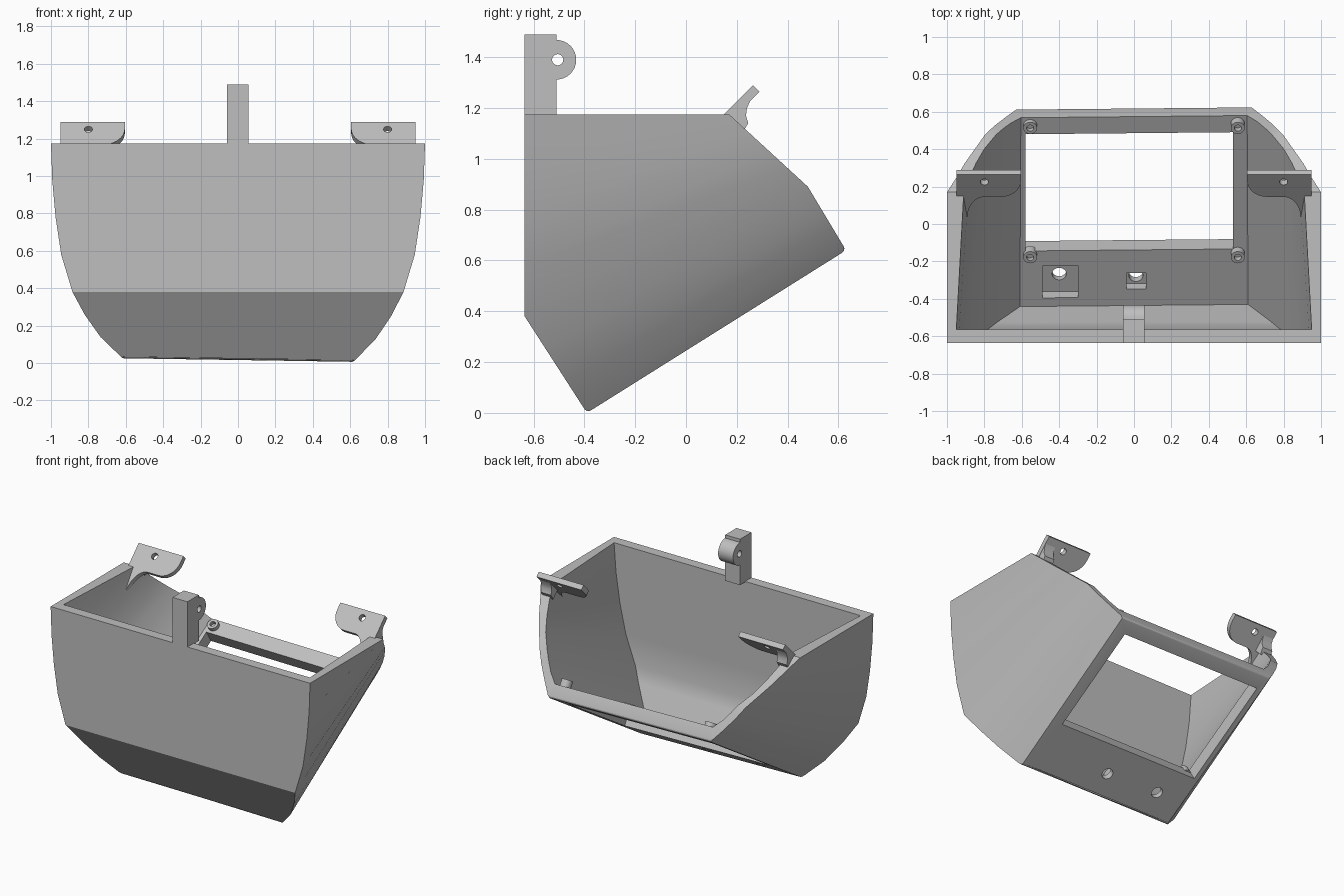
import bpy, bmesh, math
from mathutils import Matrix, Vector

cube = bpy.data.objects.get("Cube")
if cube:
    bpy.data.objects.remove(cube, do_unlink=True)

GREY = (0.52, 0.52, 0.52, 1)
grey = bpy.data.materials.new("plain grey plastic")
grey.use_nodes = True
grey.diffuse_color = GREY
grey.node_tree.nodes["Principled BSDF"].inputs["Base Color"].default_value = GREY


def frame(a, b, origin=(0, 0, 0)):
    """Matrix whose first two axes are a and b."""
    a, b = Vector(a).normalized(), Vector(b).normalized()
    m = Matrix((a, b, a.cross(b))).transposed().to_4x4()
    m.translation = Vector(origin)
    return m


PLATE = frame((1, 0, 0), (0, 0.848, 0.53), (0, -0.39, 0))   # sloped floor plate
SIDE = frame((0, 1, 0), (0, 0, 1))                          # profile seen from the side
TAB = frame((1, 0, 0), (0, 1, 1), (0, 0.145, 1.17))         # leaning rear tabs
UP = PLATE.to_3x3() @ Vector((0, 0, 1))


def finish(name, bm):
    bmesh.ops.recalc_face_normals(bm, faces=bm.faces)
    mesh = bpy.data.meshes.new(name)
    bm.to_mesh(mesh)
    bm.free()
    mesh.materials.append(grey)
    ob = bpy.data.objects.new(name, mesh)
    bpy.context.collection.objects.link(ob)
    return ob


def prism(name, pts, matrix, lo, hi, flip=1):
    bm = bmesh.new()
    rings = [[bm.verts.new(matrix @ Vector((a, b, c))) for a, b in pts] for c in (lo, hi)]
    for ring in rings:
        bm.faces.new(ring)
    for i in range(len(pts)):
        j = (i + 1) % len(pts)
        bm.faces.new((rings[0][i], rings[0][j], rings[1][j], rings[1][i]))
    for v in bm.verts:
        v.co.x *= flip
    return finish(name, bm)


def arc(cx, cy, rx, ry, start, end, n=10):
    angles = [math.radians(start + (end - start) * i / n) for i in range(n + 1)]
    return [(cx + rx * math.cos(t), cy + ry * math.sin(t)) for t in angles]


def circle(cx, cy, r):
    return arc(cx, cy, r, r, 0, 360, 24)[:-1]


def rect(x0, x1, y0, y1):
    return [(x0, y0), (x1, y0), (x1, y1), (x0, y1)]


def activate(ob):
    bpy.ops.object.select_all(action='DESELECT')
    ob.select_set(True)
    bpy.context.view_layer.objects.active = ob


def cut(ob, cutter):
    activate(ob)
    mod = ob.modifiers.new("cut", 'BOOLEAN')
    mod.operation, mod.solver, mod.object = 'DIFFERENCE', 'EXACT', cutter
    bpy.ops.object.modifier_apply(modifier=mod.name)
    bpy.data.objects.remove(cutter, do_unlink=True)


def smooth(ob):
    activate(ob)
    bpy.ops.object.shade_smooth_by_angle(angle=math.radians(28))


def path(start, knee, end, widths):
    """Half widths spread along a bent side-view line."""
    s, k, e = Vector(start), Vector(knee), Vector(end)
    line = [s.lerp(k, i / 3) for i in range(3)] + [k.lerp(e, i / 4) for i in range(5)]
    return [Vector((w, p.x, p.y)) for w, p in zip(widths, line)]


# Shell: outer and inner lines along the front wall and the open back
lines = dict(
    outer_front=path((-.39, 0), (-.635, .38), (-.635, 1.175),
                     (.61, .735, .82, .885, .945, .975, .993, 1)),
    outer_back=path((.63, .64), (.48, .89), (.17, 1.175),
                    (.62, .685, .745, .795, .85, .905, .95, 1)),
    inner_front=path((-.43, .095), (-.565, .36), (-.565, 1.175),
                     (.61, .67, .73, .785, .86, .905, .935, .95)),
    inner_back=path((.58, .72), (.48, .89), (.17, 1.175),
                    (.605, .66, .70, .735, .80, .845, .88, .91)))
bm = bmesh.new()
V = {}
for key, line in lines.items():
    for side in (1, -1):
        col = []
        for i, p in enumerate(line):
            q = Vector((p.x * side, p.y, p.z))
            if side < 0:                      # the plate leans slightly to one side
                q += UP * 0.022 * max(0, 1 - i / 3)
            col.append(bm.verts.new(q))
        V[key, side] = col


def strip(a, b):
    for i in range(len(a) - 1):
        bm.faces.new((a[i], b[i], b[i + 1], a[i + 1]))


for layer in ("outer", "inner"):
    f, b = layer + "_front", layer + "_back"
    strip(V[f, 1], V[f, -1])
    for side in (1, -1):
        strip(V[f, side], V[b, side])
    bm.faces.new((V[f, 1][0], V[f, -1][0], V[b, -1][0], V[b, 1][0]))
for side in (1, -1):
    strip(V["outer_back", side], V["inner_back", side])
    bm.faces.new([V[k, side][-1] for k in ("outer_front", "outer_back", "inner_back", "inner_front")])
for end, i in (("front", -1), ("back", 0)):
    bm.faces.new((V["outer_" + end, 1][i], V["outer_" + end, -1][i],
                  V["inner_" + end, -1][i], V["inner_" + end, 1][i]))
soft = [bm.edges.get((V[k, 1][0], V[k, -1][0])) for k in ("outer_front", "outer_back")]
bmesh.ops.bevel(bm, geom=soft, offset=0.018, segments=3, profile=0.5, affect='EDGES')
shell = finish("shell", bm)

# Window, two pockets and their through holes in the floor plate
cut(shell, prism("window_cutter", rect(-.58, .53, .366, 1.10), PLATE, -.2, .16))
for x0, x1, u0, u1, hole_x, hole_u in ((-.49, -.30, .07, .27, -.40, .18),
                                       (-.04, .065, .12, .22, .01, .17)):
    cut(shell, prism("pocket_cutter", rect(x0, x1, u0, u1), PLATE, .055, .16))
    cut(shell, prism("hole_cutter", circle(hole_x, hole_u, .038), PLATE, -.2, .2))
smooth(shell)

# Screw standoffs around the window
for x in (-.555, .555):
    for u in (.34, 1.155):
        post = prism("standoff", circle(x, u, .037), PLATE, .09, .145)
        cut(post, prism("bore_cutter", circle(x, u, .019), PLATE, .112, .2))
        smooth(post)

# Front hinge post with a round ear
ear = arc(-.51, 1.39, .078, .078, -90, 90, 16)
hinge = prism("hinge_post", [(-.635, 1.17), (-.51, 1.17)] + ear + [(-.51, 1.49), (-.635, 1.49)],
              SIDE, -.06, .055)
cut(hinge, prism("pin_cutter", circle(-.505, 1.39, .022), SIDE, -.2, .2))
smooth(hinge)

# Rear mounting tabs with their root fillets
outline = ([(.95, -.15), (.95, .168), (.605, .168)]
           + arc(.715, .12, .11, .12, 180, 270)
           + arc(.80, -.15, .09, .15, 90, 0))
root = [(.145, 1.17), (.23, 1.255), (.255, 1.232), (.24, 1.20), (.236, 1.17),
        (.245, 1.14), (.22, 1.10)]
for flip, name in ((1, "left"), (-1, "right")):
    tab = prism(name + "_rear_tab", outline, TAB, -.036, 0, flip)
    cut(tab, prism("screw_cutter", circle(.80, .113, .022), TAB, -.1, .1, flip))
    smooth(tab)
    smooth(prism(name + "_tab_root", root, SIDE, .87, .948, flip))
